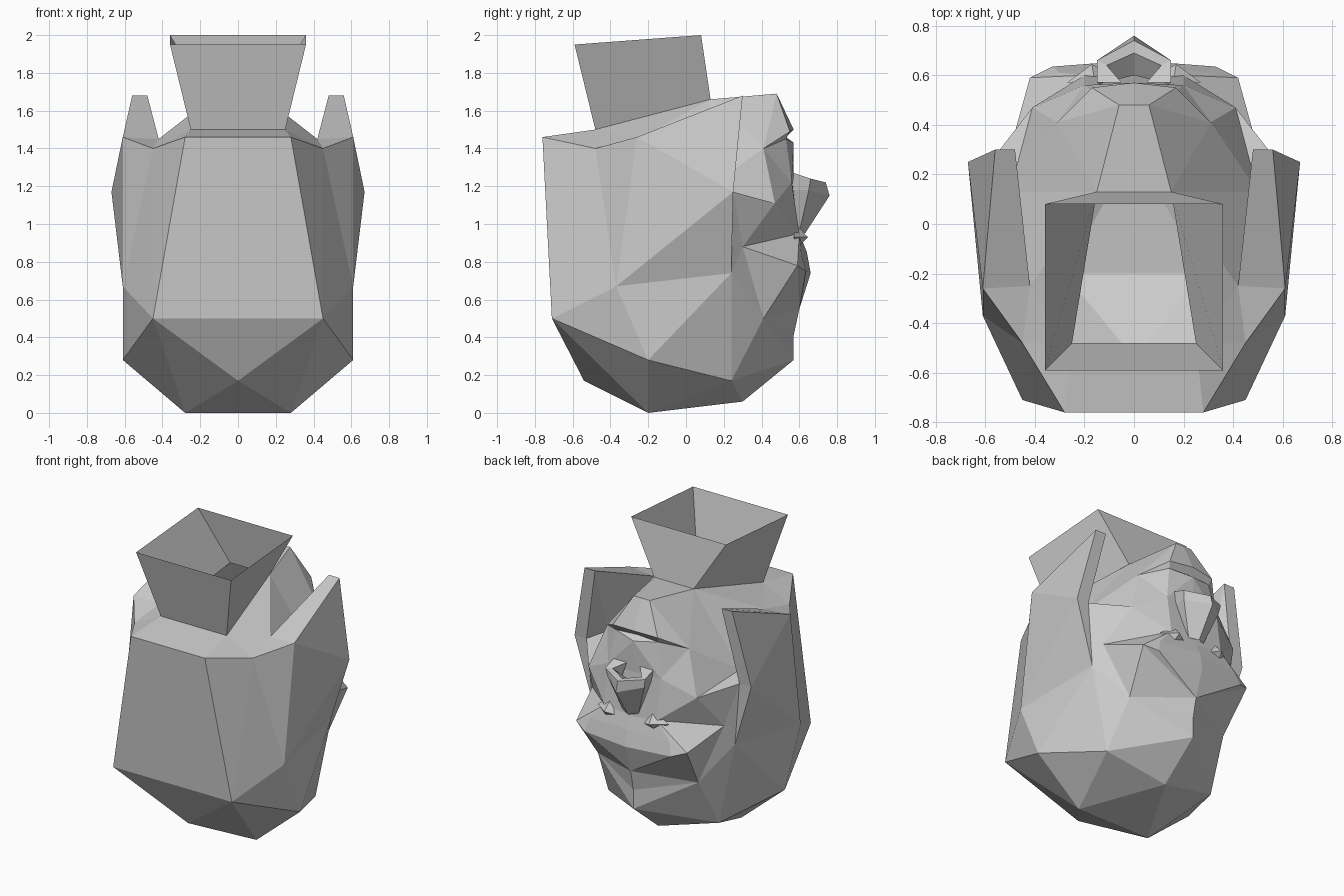
import bpy
import bmesh
from mathutils import Vector

old = bpy.data.objects.get("Cube")
if old:
    bpy.data.objects.remove(old, do_unlink=True)

clay = bpy.data.materials.new("grey clay")
clay.use_nodes = True
tone = (0.6, 0.6, 0.6, 1)
clay.diffuse_color = tone
clay.node_tree.nodes["Principled BSDF"].inputs["Base Color"].default_value = tone


def half_part(name, points, faces, inside):
    """Build the +x half from named corners, facing away from 'inside', then mirror it."""
    bm = bmesh.new()
    verts = {}
    for row in faces:
        corners = row.split()
        for c in corners:
            if c not in verts:
                verts[c] = bm.verts.new(points[c])
        face = bm.faces.new([verts[c] for c in corners])
        face.normal_update()
        if face.normal.dot(face.calc_center_median() - Vector(inside)) < 0:
            face.normal_flip()
    mesh = bpy.data.meshes.new(name)
    bm.to_mesh(mesh)
    bm.free()
    mesh.materials.append(clay)
    obj = bpy.data.objects.new(name, mesh)
    bpy.context.collection.objects.link(obj)
    obj.modifiers.new("mirror", "MIRROR").use_clip = True


def with_middles(points, *names):
    """Add a copy of each named point moved onto the mirror plane."""
    for n in names:
        points[n + "_mid"] = (0, *points[n][1:])
    return points


# Corners shared by the vessel body, hood, crown and face
body = dict(
    panel_top=(.28, -.76, 1.46), panel_low=(.45, -.71, .50),
    shoulder=(.45, -.48, 1.40), hood_start=(.61, -.26, 1.46),
    flap_tip=(.56, .30, 1.68), flap_side=(.67, .25, 1.17),
    flap_end=(.54, .24, .74), hip=(.61, -.37, .67),
    base_side=(.61, -.20, .28), base=(.28, -.20, 0),
    keel_front=(0, -.54, .17), keel_back=(0, .30, .06),
    jaw_low=(.42, .24, .17), neck_low=(0, .57, .28),
    neck=(0, .57, .41), chin=(0, .60, .55), jaw=(.38, .41, .50),
)
hood = dict(
    tip_in=(.48, .30, 1.68), start_in=(.42, -.25, 1.45),
    side_in=(.58, .25, 1.17), root=(.50, .13, 1.20),
)
crown = dict(
    pot_front=(.25, -.48, 1.50), pot_back=(.15, .13, 1.66),
    peak=(.06, .48, 1.69), brow=(.17, .55, 1.49), brow_mid=(0, .57, 1.5),
    temple=(.31, .41, 1.40),
)
face = dict(
    lid=(.16, .53, 1.45), lid_mid=(0, .53, 1.46), forehead=(0, .57, 1.43),
    socket=(.2, .56, 1.22), bridge=(0, .57, 1.22), cheekbone=(.41, .47, 1.11),
    cheek=(.2, .60, .95), cheek_side=(.5, .30, .88), corner=(.42, .59, .78),
    nose_base=(0, .60, .93), lip_top=(0, .64, .85), lip_side=(.30, .61, .84),
    lip_tip=(0, .66, .74), lip_edge=(.33, .635, .75),
)
head = with_middles({**body, **hood, **crown, **face},
                    "panel_top", "panel_low", "base", "pot_front", "pot_back", "peak")

half_part("vessel_body", head, [
    "panel_top panel_top_mid panel_low_mid panel_low",
    "panel_top panel_low shoulder",
    "shoulder panel_low hip",
    "shoulder hip hood_start",
    "hood_start hip flap_side",
    "hood_start flap_side flap_tip",
    "hip flap_end flap_side",
    "hip panel_low base_side",
    "hip base_side flap_end",
    "base_side jaw_low flap_end",
], (0, 0, .8))

half_part("vessel_underside", head, [
    "panel_low_mid panel_low keel_front",
    "panel_low base keel_front",
    "panel_low base_side base",
    "base base_mid keel_front",
    "base base_mid keel_back",
    "base keel_back jaw_low",
    "base base_side jaw_low",
    "jaw_low keel_back neck_low",
    "jaw_low neck_low jaw",
    "jaw_low jaw flap_end",
    "jaw neck_low neck",
    "jaw neck chin",
], (0, 0, .8))

half_part("hood_flap", head, [
    "hood_start flap_tip tip_in start_in",
    "flap_tip flap_side side_in tip_in",
    "flap_side flap_end side_in",
    "tip_in start_in root",
    "tip_in root side_in",
], (.55, .05, 1.4))

half_part("crown", head, [
    "panel_top panel_top_mid pot_front_mid pot_front",
    "panel_top pot_front shoulder",
    "shoulder pot_front start_in",
    "shoulder start_in hood_start",
    "pot_front start_in pot_back",
    "start_in root pot_back",
    "root temple pot_back",
    "pot_back temple peak",
    "pot_back pot_back_mid peak_mid peak",
    "peak peak_mid brow_mid brow",
    "peak brow temple",
    "root temple cheekbone",
    "root cheekbone side_in",
], (0, 0, .8))

half_part("upper_face", head, [
    "brow brow_mid lid_mid lid",
    "brow lid temple",
    "lid lid_mid forehead",
    "lid forehead socket",
    "lid socket temple",
    "forehead bridge socket",
    "temple socket cheekbone",
    "socket cheek cheekbone",
    "socket bridge nose_base cheek",
    "cheekbone cheek cheek_side",
    "cheekbone cheek_side side_in",
], (0, 0, .9))

half_part("mouth_and_cheeks", head, [
    "cheek_side flap_end side_in",
    "cheek_side flap_end jaw",
    "cheek_side jaw corner",
    "cheek_side corner cheek",
    "cheek corner lip_side",
    "cheek lip_side lip_top nose_base",
    "lip_side lip_top lip_tip lip_edge",
    "lip_side lip_edge corner",
    "lip_edge lip_tip chin",
    "lip_edge corner chin",
    "corner chin jaw",
], (0, 0, .9))

# Open flared pot, leading into the hollow body
pot = with_middles(dict(head, rim_front=(.36, -.59, 1.95), rim_back=(.36, .08, 2.0)),
                   "rim_front", "rim_back")
half_part("flared_pot", pot, [
    "rim_front rim_front_mid pot_front_mid pot_front",
    "rim_front pot_front pot_back rim_back",
    "rim_back rim_back_mid pot_back_mid pot_back",
], (0, -.2, 1.75))

# Hooked nose with a hollow cup at its top
nose = dict(
    back=(.15, .57, 1.27), wing=(.15, .66, 1.24), tip=(0, .74, 1.22),
    wing_low=(.14, .65, 1.18), tip_low=(0, .76, 1.15), back_low=(.13, .56, 1.18),
    wing_in=(.11, .64, 1.24), tip_in=(0, .69, 1.22), back_in=(.05, .57, 1.27),
    pit=(.08, .58, 1.17), pit_mid=(0, .60, 1.17),
    stem=(.06, .60, .96), stem_tip=(0, .63, .95),
)
half_part("nose", nose, [
    "back wing wing_low back_low",
    "wing tip tip_low wing_low",
    "wing_low tip_low stem_tip stem",
    "back_low wing_low stem",
], (0, .6, 1.15))
half_part("nose_cup", nose, [
    "back wing wing_in back_in",
    "wing tip tip_in wing_in",
    "wing_in tip_in pit_mid pit",
    "back_in wing_in pit",
], (0, .6, .9))

# Small pointed nostril wings beside the nose
nostril = dict(
    point=(.17, .645, .93), inner=(.07, .59, .90), outer=(.27, .57, .93),
    top=(.16, .58, 1.0), low=(.19, .59, .87),
)
half_part("nostril_wing", nostril, [
    "point inner top",
    "point top outer",
    "point outer low",
    "point low inner",
], (.17, .5, .93))
